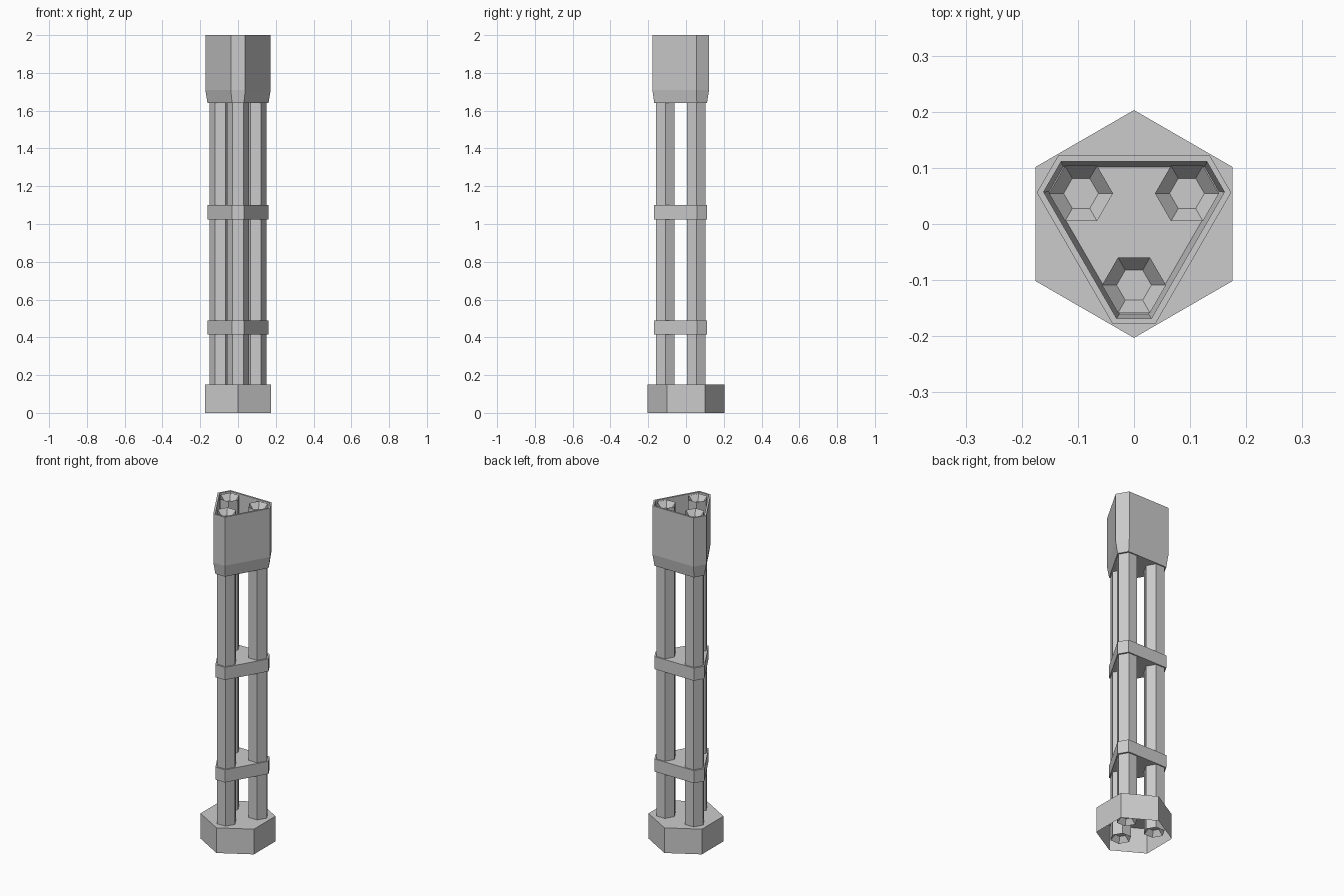
import bpy, math

if "Cube" in bpy.data.objects:
    bpy.data.objects.remove(bpy.data.objects["Cube"])


def hexagon(r, cx=0, cy=0, turn=0):
    return [(cx + r * math.cos(turn + i * math.pi / 3),
             cy + r * math.sin(turn + i * math.pi / 3)) for i in range(6)]


def rounded_triangle(inset=0.0):
    # triangle with cut corners: three long sides, three short sides
    k, a, b = 0.122 - inset, math.radians(30), 0.178 - inset * 0.9
    w = (2 * k - b) / math.sqrt(3)          # half width of a short side
    pts = []
    for i in range(3):
        t = -math.pi / 2 + i * 2 * math.pi / 3
        for s in (-w, w):
            pts.append((b * math.cos(t) - s * math.sin(t),
                        b * math.sin(t) + s * math.cos(t)))
    return pts


def loft(name, rings, cap_start=True, cap_end=True):
    # stack six-sided outlines at given heights and bridge them
    verts = [(x, y, z) for outline, z in rings for x, y in outline]
    faces = []
    for r in range(len(rings) - 1):
        for i in range(6):
            j = (i + 1) % 6
            faces.append((r * 6 + i, r * 6 + j, r * 6 + 6 + j, r * 6 + 6 + i))
    if cap_start:
        faces.append(tuple(reversed(range(6))))
    if cap_end:
        n = (len(rings) - 1) * 6
        faces.append(tuple(range(n, n + 6)))
    mesh = bpy.data.meshes.new(name)
    mesh.from_pydata(verts, [], faces)
    ob = bpy.data.objects.new(name, mesh)
    bpy.context.collection.objects.link(ob)
    return ob


# hexagonal base cap, hollow underneath
base = hexagon(0.203, turn=math.pi / 6)
loft("base_cap", [(base, 0), (base, 0.15)], cap_start=False)

# three hexagonal tubes with funnelled mouths at both ends
for i in range(3):
    t = -math.pi / 2 + i * 2 * math.pi / 3
    c = (0.109 * math.cos(t), 0.109 * math.sin(t))
    wide, narrow = hexagon(0.057, *c), hexagon(0.031, *c)
    loft(f"tube_{i + 1}", [(narrow, 0.06), (wide, 0.03), (wide, 1.995), (narrow, 1.96)])

# two clamp plates
for name, z0, z1 in (("lower_clamp", 0.415, 0.49), ("upper_clamp", 1.025, 1.10)):
    loft(name, [(rounded_triangle(0.011), z0), (rounded_triangle(0.011), z1)])

# open-topped head shroud with tapered bottom
outer, inner = rounded_triangle(), rounded_triangle(0.011)
loft("head_shroud", [(inner, 1.64), (outer, 1.71), (outer, 2.0),
                     (inner, 2.0), (inner, 1.71), (rounded_triangle(0.02), 1.65)])
